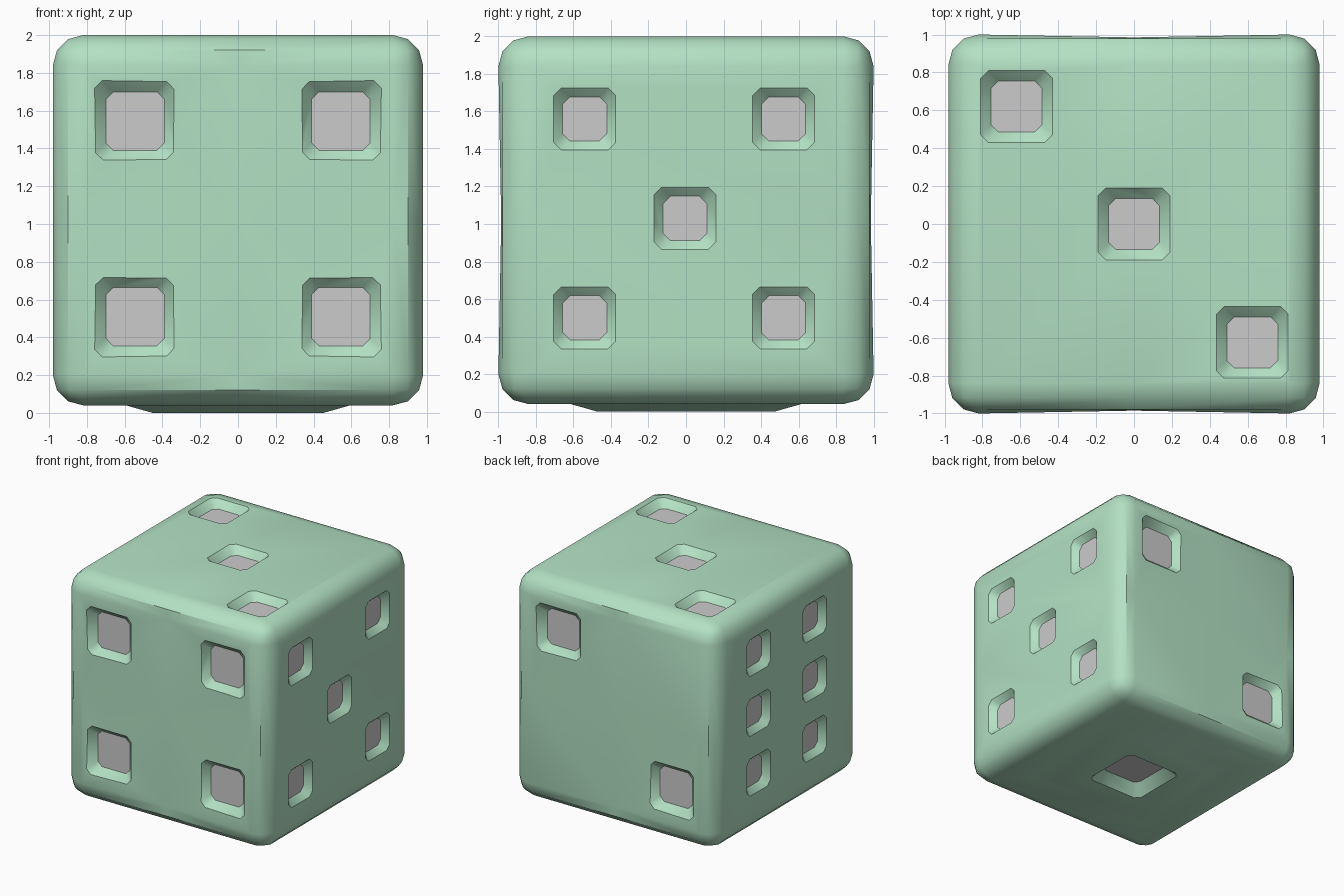
import bpy, bmesh, math
from mathutils import Vector

if "Cube" in bpy.data.objects:
    bpy.data.objects.remove(bpy.data.objects["Cube"])


def material(name, colour):
    mat = bpy.data.materials.new(name)
    mat.diffuse_color = (*colour, 1)
    mat.use_nodes = True
    mat.node_tree.nodes["Principled BSDF"].inputs["Base Color"].default_value = mat.diffuse_color
    return mat


def make_object(name, bm, mats):
    bmesh.ops.recalc_face_normals(bm, faces=bm.faces)
    mesh = bpy.data.meshes.new(name)
    bm.to_mesh(mesh)
    bm.free()
    for m in mats:
        mesh.materials.append(m)
    ob = bpy.data.objects.new(name, mesh)
    bpy.context.collection.objects.link(ob)
    return ob


mats = [material("mint", (0.45, 0.75, 0.55)), material("pip_grey", (0.55, 0.54, 0.54))]

# Body: rounded block
bm = bmesh.new()
bmesh.ops.create_cube(bm, size=1)
for v in bm.verts:
    v.co = Vector((v.co.x * 1.96, v.co.y * 2, v.co.z * 1.96 + 1.02))
bmesh.ops.bevel(bm, geom=bm.edges[:], offset=0.16, segments=3, profile=0.5,
                affect='EDGES', clamp_overlap=True)
bm.normal_update()

# Raised rim area around the single pip underneath
bottom = min(bm.faces, key=lambda f: f.calc_center_median().z)
bmesh.ops.inset_region(bm, faces=[bottom], thickness=0.32)
bmesh.ops.inset_region(bm, faces=[bottom], thickness=0.2, depth=0)
for v in bottom.verts:
    v.co.z = 0

# Shallow cross-shaped hollow across the front and back sides
for co, no in (((0, 0, 1), (1, 0, 0)), ((0, 0, 1.02), (0, 0, 1))):
    bmesh.ops.bisect_plane(bm, geom=bm.verts[:] + bm.edges[:] + bm.faces[:],
                           plane_co=co, plane_no=no, dist=1e-5)
for v in bm.verts:
    if abs(v.co.y) > 0.99 and (abs(v.co.x) < 0.01 or abs(v.co.z - 1.02) < 0.01):
        v.co.y *= 0.985
bmesh.ops.triangulate(bm, faces=[f for f in bm.faces if abs(f.normal.y) > 0.9])
body = make_object("die_body", bm, mats)

# Sides: origin, outward normal, right, up, half pip size, pip centres
X, Y, Z = Vector((1, 0, 0)), Vector((0, 1, 0)), Vector((0, 0, 1))
sides = [
    (-Y, -Y, X, Z, 0.155, [(x, z) for x in (-0.545, 0.545) for z in (0.51, 1.545)]),
    (X * 0.98, X, Y, Z, 0.118, [(y, z) for y in (-0.54, 0.52) for z in (0.5, 1.56)] + [(-0.005, 1.03)]),
    (Z * 2, Z, X, Y, 0.135, [(-0.62, 0.62), (0, 0), (0.625, -0.625)]),
    (Y, Y, X, Z, 0.155, [(0.53, 1.58), (-0.555, 0.5)]),
    (X * -0.98, -X, Y, Z, 0.115, [(y, z) for y in (-0.37, 0.4) for z in (0.54, 1.06, 1.58)]),
    (Vector(), -Z, X, Y, 0.19, [(0, 0)]),
]

# Pip cutters: tapered wells with a clipped-corner grey floor
bm = bmesh.new()


def add_well(origin, n, u, v, half, a, b):
    depth, margin, lift = half * 0.47, half * 0.4, 0.05
    rings = []
    for h, s in ((-depth, half), (lift, half + margin * (depth + lift) / depth)):
        c = s - 0.04
        pts = [(s, -c), (s, c), (c, s), (-c, s), (-s, c), (-s, -c), (-c, -s), (c, -s)]
        rings.append([bm.verts.new(origin + u * (a + p) + v * (b + q) + n * h) for p, q in pts])
    floor, top = rings
    bm.faces.new(floor).material_index = 1
    bm.faces.new(top)
    for i in range(8):
        j = (i + 1) % 8
        bm.faces.new((floor[i], floor[j], top[j], top[i]))


for origin, n, u, v, half, centres in sides:
    for a, b in centres:
        add_well(origin, n, u, v, half, a, b)
cutter = make_object("pip_cutter", bm, mats)
cutter.hide_render = True

# Carve the pips
mod = body.modifiers.new("pips", 'BOOLEAN')
mod.operation = 'DIFFERENCE'
mod.solver = 'EXACT'
mod.object = cutter
bpy.ops.object.select_all(action='DESELECT')
bpy.context.view_layer.objects.active = body
body.select_set(True)
bpy.ops.object.modifier_apply(modifier=mod.name)
bpy.data.objects.remove(cutter)
bpy.ops.object.shade_smooth_by_angle(angle=math.radians(35))
